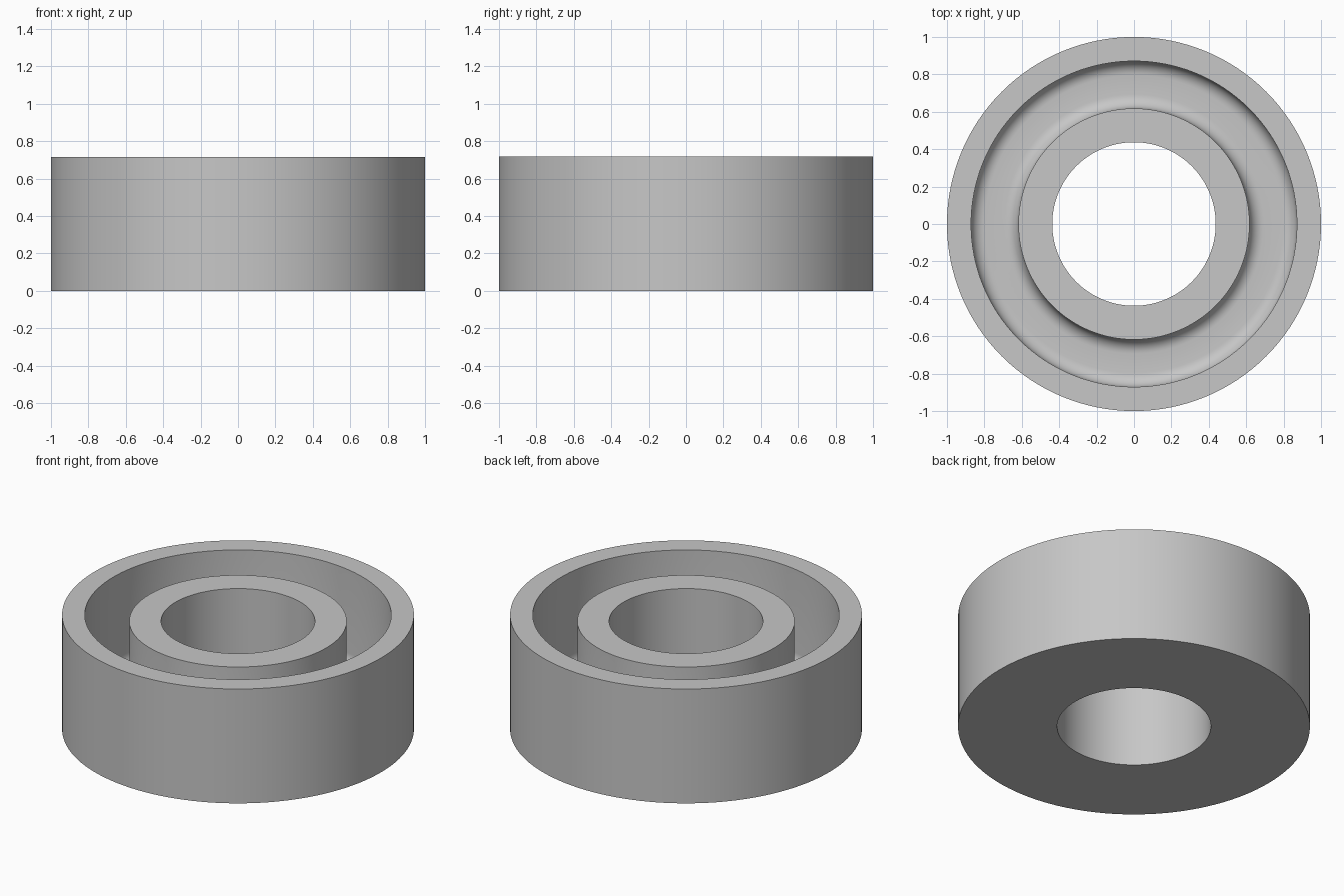
import bpy, bmesh, math

if "Cube" in bpy.data.objects:
    bpy.data.objects.remove(bpy.data.objects["Cube"], do_unlink=True)

OUTER_R, GROOVE_OUT, GROOVE_IN, HOLE_R = 1.0, 0.871, 0.618, 0.437
RIM_Z, HUB_Z, FLOOR_Z, FILLET = 0.717, 0.677, 0.12, 0.075
SIDES, ARC_STEPS = 128, 8

# Single grey material
grey = bpy.data.materials.new("plain_grey")
grey.use_nodes = True
colour = (0.57, 0.57, 0.57, 1)
grey.diffuse_color = colour
grey.node_tree.nodes["Principled BSDF"].inputs["Base Color"].default_value = colour


def arc(cx, cz, start, end):
    """Points of a fillet in the radius/height plane."""
    for i in range(ARC_STEPS + 1):
        a = math.radians(start + (end - start) * i / ARC_STEPS)
        yield cx + FILLET * math.cos(a), cz + FILLET * math.sin(a)


# Cross-section: outer wall, rim, filleted groove, hub, bore
profile = [(HOLE_R, 0), (OUTER_R, 0), (OUTER_R, RIM_Z), (GROOVE_OUT, RIM_Z)]
profile += arc(GROOVE_OUT - FILLET, FLOOR_Z + FILLET, 0, -90)
profile += arc(GROOVE_IN + FILLET, FLOOR_Z + FILLET, 270, 180)
profile += [(GROOVE_IN, HUB_Z), (HOLE_R, HUB_Z)]

# Lathe the closed cross-section around the vertical axis
bm = bmesh.new()
verts = [bm.verts.new((r, 0, z)) for r, z in profile]
edges = [bm.edges.new((a, b)) for a, b in zip(verts, verts[1:] + verts[:1])]
bmesh.ops.spin(bm, geom=verts + edges, cent=(0, 0, 0), axis=(0, 0, 1),
               angle=math.tau, steps=SIDES, use_merge=True)
bmesh.ops.remove_doubles(bm, verts=bm.verts[:], dist=0.0001)
bmesh.ops.recalc_face_normals(bm, faces=bm.faces[:])
mesh = bpy.data.meshes.new("grooved_ring")
bm.to_mesh(mesh)
bm.free()
mesh.materials.append(grey)

ring = bpy.data.objects.new("grooved_ring", mesh)
bpy.context.collection.objects.link(ring)
bpy.ops.object.select_all(action="DESELECT")
ring.select_set(True)
bpy.context.view_layer.objects.active = ring
bpy.ops.object.shade_smooth_by_angle(angle=math.radians(30))
